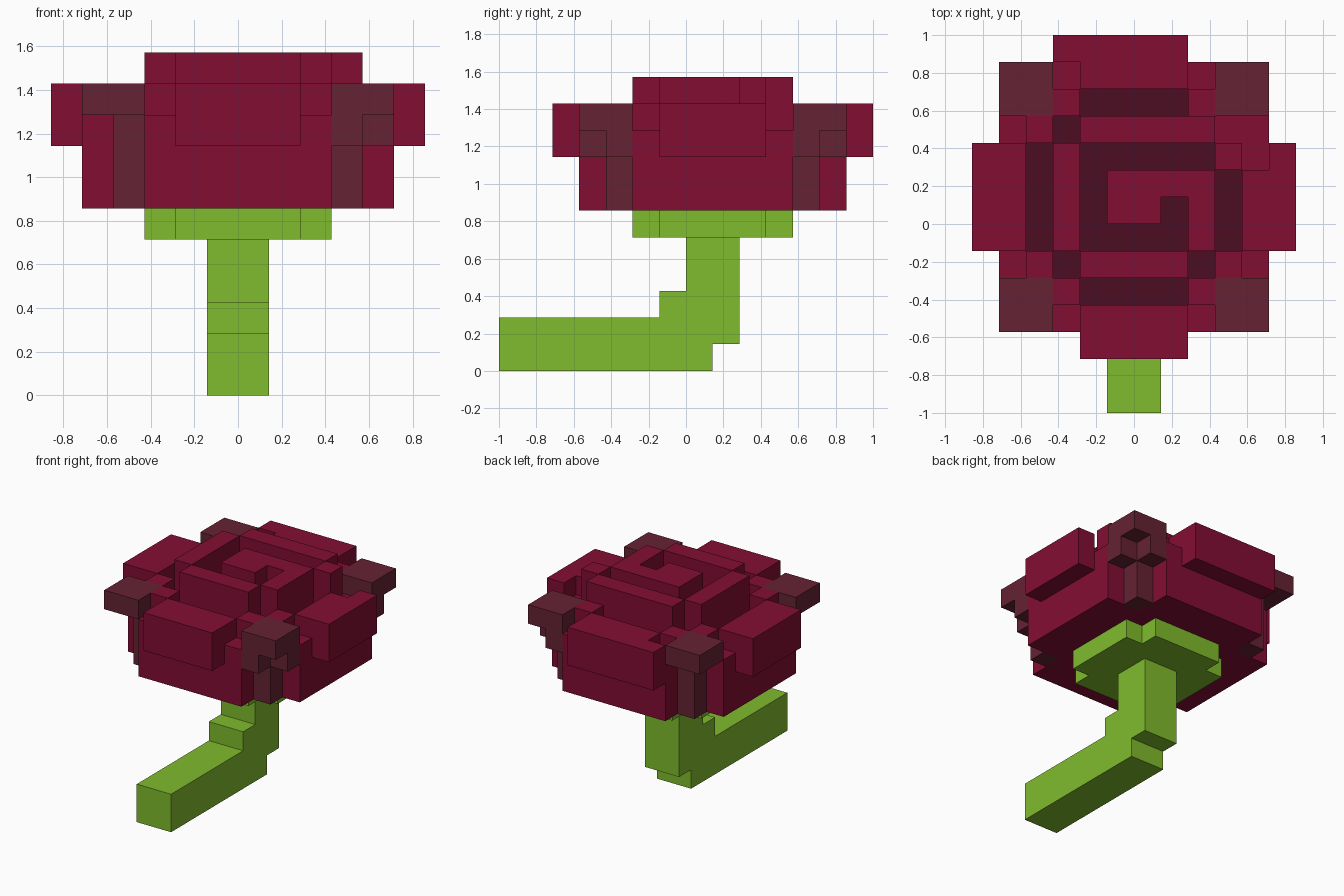
import bpy, bmesh, math
from mathutils import Vector

if "Cube" in bpy.data.objects:
    bpy.data.objects.remove(bpy.data.objects["Cube"])

U = 1 / 7  # size of one block


def material(name, rgb):
    m = bpy.data.materials.new(name)
    m.diffuse_color = (*rgb, 1)
    m.use_nodes = True
    m.node_tree.nodes["Principled BSDF"].inputs["Base Color"].default_value = m.diffuse_color
    return m


CRIMSON = material("crimson", (0.227, 0.004, 0.033))
DARK = material("deep maroon", (0.071, 0.004, 0.016))
DUSKY = material("dusky wine", (0.130, 0.016, 0.034))
GREEN = material("leaf green", (0.216, 0.497, 0.026))

DIRS = [Vector(d) for d in ((1, 0, 0), (-1, 0, 0), (0, 1, 0), (0, -1, 0), (0, 0, 1), (0, 0, -1))]


def blocks(name, boxes, mats, rule=lambda n, z: 0):
    """Union of grid boxes (x0, x1, y0, y1, z0, z1) as one outer skin."""
    cells = {(x, y, z) for a, b, c, d, e, f in boxes
             for x in range(a, b) for y in range(c, d) for z in range(e, f)}
    bm = bmesh.new()
    for cell in sorted(cells):
        centre = Vector(cell) + Vector((0.5, 0.5, 0.5))
        for n in DIRS:
            if tuple(int(c + k) for c, k in zip(cell, n)) in cells:
                continue
            u = Vector((n.y, n.z, n.x))
            v = n.cross(u)
            mid = centre + n / 2
            face = bm.faces.new([bm.verts.new((mid + (u * i + v * j) / 2) * U)
                                 for i, j in ((-1, -1), (1, -1), (1, 1), (-1, 1))])
            face.material_index = rule(n, round(mid.z, 2))
    bmesh.ops.remove_doubles(bm, verts=bm.verts, dist=0.001)
    bmesh.ops.dissolve_limit(bm, angle_limit=math.radians(1), verts=bm.verts,
                             edges=bm.edges, delimit={'MATERIAL'})
    mesh = bpy.data.meshes.new(name)
    bm.to_mesh(mesh)
    bm.free()
    for m in mats:
        mesh.materials.append(m)
    obj = bpy.data.objects.new(name, mesh)
    bpy.context.collection.objects.link(obj)
    return obj


def column(x, y, top):
    return (x, x + 1, y, y + 1, 8, top)


# Bent stem
blocks("stem", [(-1, 1, -7, 1, 0, 2), (-1, 1, 0, 2, 1, 5), (-1, 1, -1, 1, 2, 3)], [GREEN])

# Green cup under the bloom
blocks("calyx", [(-3, 3, -1, 3, 5, 6), (-2, 2, -2, 4, 5, 6)], [GREEN])

# Bloom: cross-shaped base
bloom = [(-5, 5, -2, 4, 6, 8), (-3, 3, -4, 6, 6, 8)]
# Four outer petals
bloom += [(-2, 2, -5, -3, 8, 10), (-2, 2, 5, 7, 8, 10), (-3, -2, 6, 7, 8, 10),
          (-6, -4, -1, 3, 8, 10), (4, 6, -1, 2, 8, 10), (5, 6, 2, 3, 8, 10)]
# Low and middle steps between the petals
bloom += [column(x, y, 9) for x, y in ((-3, -4), (2, -4), (-3, 5), (2, 5), (-5, -2), (4, -2),
                                       (-5, 3), (4, 3), (3, 3), (4, 2))]
bloom += [column(x, y, 10) for x, y in ((-3, -3), (2, -3), (-3, 4), (2, 4),
                                        (-4, -2), (3, -2), (-4, 3))]
# Raised spiral wall and curled heart
bloom += [(-3, -2, -1, 3, 8, 11), (-2, 2, -2, -1, 8, 11), (2, 3, -1, 2, 8, 11),
          (-2, 3, 3, 4, 8, 11), (3, 4, 2, 3, 8, 11),
          (-1, 2, 1, 2, 8, 11), (-1, 1, 0, 1, 8, 11)]
# Grooves between the walls have a dark floor
blocks("bloom", bloom, [CRIMSON, DARK], lambda n, z: 1 if n.z > 0.5 and z == 8 else 0)

# Dusky corner petals: a post with a flat cap, braced on the right-hand side
for side, sx in (("left", -1), ("right", 1)):
    for end, sy in (("front", -1), ("back", 1)):
        def corner(x0, x1, y0, y1, z0, z1):
            xs = sorted((sx * x0, sx * x1))
            ys = sorted((1 + sy * y0, 1 + sy * y1))
            return (*xs, *ys, z0, z1)
        parts = [corner(3, 4, 3, 4, 6, 9), corner(3, 5, 3, 5, 9, 10)]
        if sx > 0:
            parts += [corner(4, 5, 3, 4, 8, 9), corner(3, 4, 4, 5, 8, 9)]
        blocks(f"corner_petal_{end}_{side}", parts, [DUSKY])
